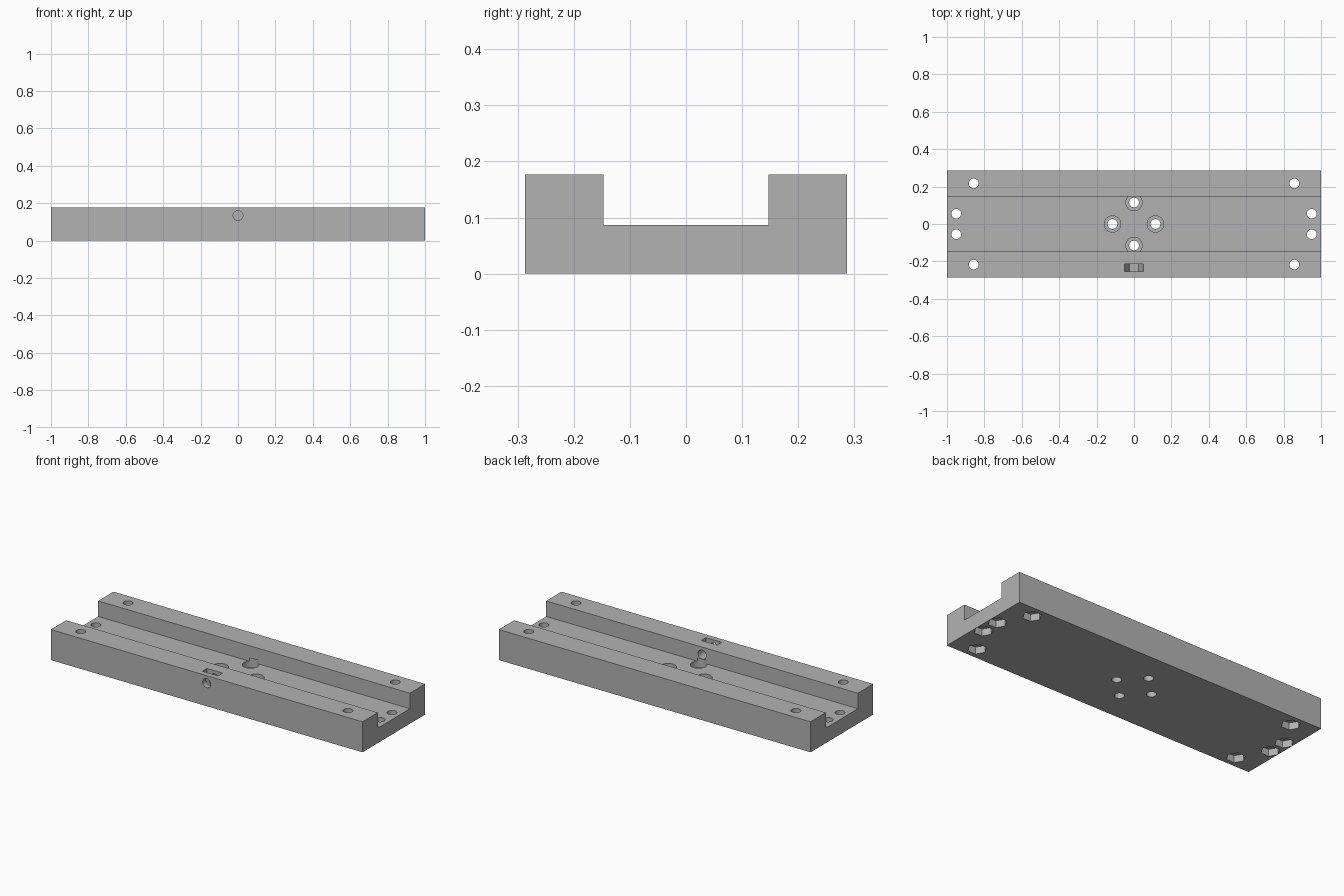
import bpy, bmesh
from math import radians, pi, cos, sin
from mathutils import Matrix, Vector

cube = bpy.data.objects.get("Cube")
if cube:
    bpy.data.objects.remove(cube)

# Overall dimensions
LENGTH, HALF_W, CHANNEL, FLOOR, TOP = 2.0, 0.287, 0.147, 0.087, 0.177
HOLE_R, HEAD_R, NUT_R = 0.026, 0.044, 0.05
BORE_Z = 0.133

grey = bpy.data.materials.new("grey")
grey.use_nodes = True
colour = (0.45, 0.45, 0.45, 1)
grey.diffuse_color = colour
grey.node_tree.nodes["Principled BSDF"].inputs["Base Color"].default_value = colour


def make_object(name, bm):
    bmesh.ops.recalc_face_normals(bm, faces=bm.faces)
    mesh = bpy.data.meshes.new(name)
    bm.to_mesh(mesh)
    bm.free()
    mesh.materials.append(grey)
    obj = bpy.data.objects.new(name, mesh)
    bpy.context.collection.objects.link(obj)
    return obj


def extrude_profile(bm, points, direction):
    face = bm.faces.new([bm.verts.new(p) for p in points])
    new = bmesh.ops.extrude_face_region(bm, geom=[face])["geom"]
    verts = [v for v in new if isinstance(v, bmesh.types.BMVert)]
    bmesh.ops.translate(bm, verts=verts, vec=direction)


def add_drill(bm, x, y, z0, z1, radius, sides=32):
    ring = [(x + radius * cos(2 * pi * i / sides),
             y + radius * sin(2 * pi * i / sides), z0) for i in range(sides)]
    extrude_profile(bm, ring, Vector((0, 0, z1 - z0)))


def cut(target, name, bm):
    cutter = make_object(name, bm)
    cutter.hide_render = True
    mod = target.modifiers.new(name, 'BOOLEAN')
    mod.operation, mod.solver, mod.object = 'DIFFERENCE', 'EXACT', cutter
    bpy.context.view_layer.objects.active = target
    bpy.ops.object.modifier_apply(modifier=name)
    bpy.data.objects.remove(cutter)


# Channel-shaped base
bm = bmesh.new()
half = [(HALF_W, 0), (HALF_W, TOP), (CHANNEL, TOP), (CHANNEL, FLOOR)]
section = half + [(-y, z) for y, z in reversed(half)]
extrude_profile(bm, [(-LENGTH / 2, y, z) for y, z in section], Vector((LENGTH, 0, 0)))
base = make_object("channel_base", bm)

# Mounting holes at the ends and in the middle
mounts = [(sx * x, sy * y) for x, y in ((0.857, 0.217), (0.95, 0.055))
          for sx in (-1, 1) for sy in (-1, 1)]
centre = [(0.115, 0), (-0.115, 0), (0, 0.115), (0, -0.115)]
bm = bmesh.new()
for x, y in mounts + centre:
    add_drill(bm, x, y, -0.1, 0.3, HOLE_R)
cut(base, "screw_holes", bm)

# Hexagonal nut pockets underneath
bm = bmesh.new()
for x, y in mounts:
    add_drill(bm, x, y, -0.1, 0.04, NUT_R, 6)
cut(base, "nut_pockets", bm)

# Screw head recesses in the channel floor
bm = bmesh.new()
for x, y in centre:
    add_drill(bm, x, y, 0.05, 0.107, HEAD_R)
cut(base, "head_recesses", bm)

# Set screw bore through the front wall
bm = bmesh.new()
add_drill(bm, 0, 0, 0, 0.3, HOLE_R)
bm.transform(Matrix.Translation((0, -0.1, BORE_Z)) @ Matrix.Rotation(radians(90), 4, 'X'))
cut(base, "set_screw_bore", bm)

# Nut slot dropped in from the top of the front wall
bm = bmesh.new()
flat = NUT_R * cos(pi / 6)
slot = [(-NUT_R, 0.3), (-NUT_R, BORE_Z), (-NUT_R / 2, BORE_Z - flat),
        (NUT_R / 2, BORE_Z - flat), (NUT_R, BORE_Z), (NUT_R, 0.3)]
extrude_profile(bm, [(x, -0.255, z) for x, z in slot], Vector((0, 0.042, 0)))
cut(base, "nut_slot", bm)

# Smooth hole walls with crisp edges
bpy.ops.object.select_all(action='DESELECT')
base.select_set(True)
bpy.context.view_layer.objects.active = base
bpy.ops.object.shade_smooth_by_angle(angle=radians(30))
